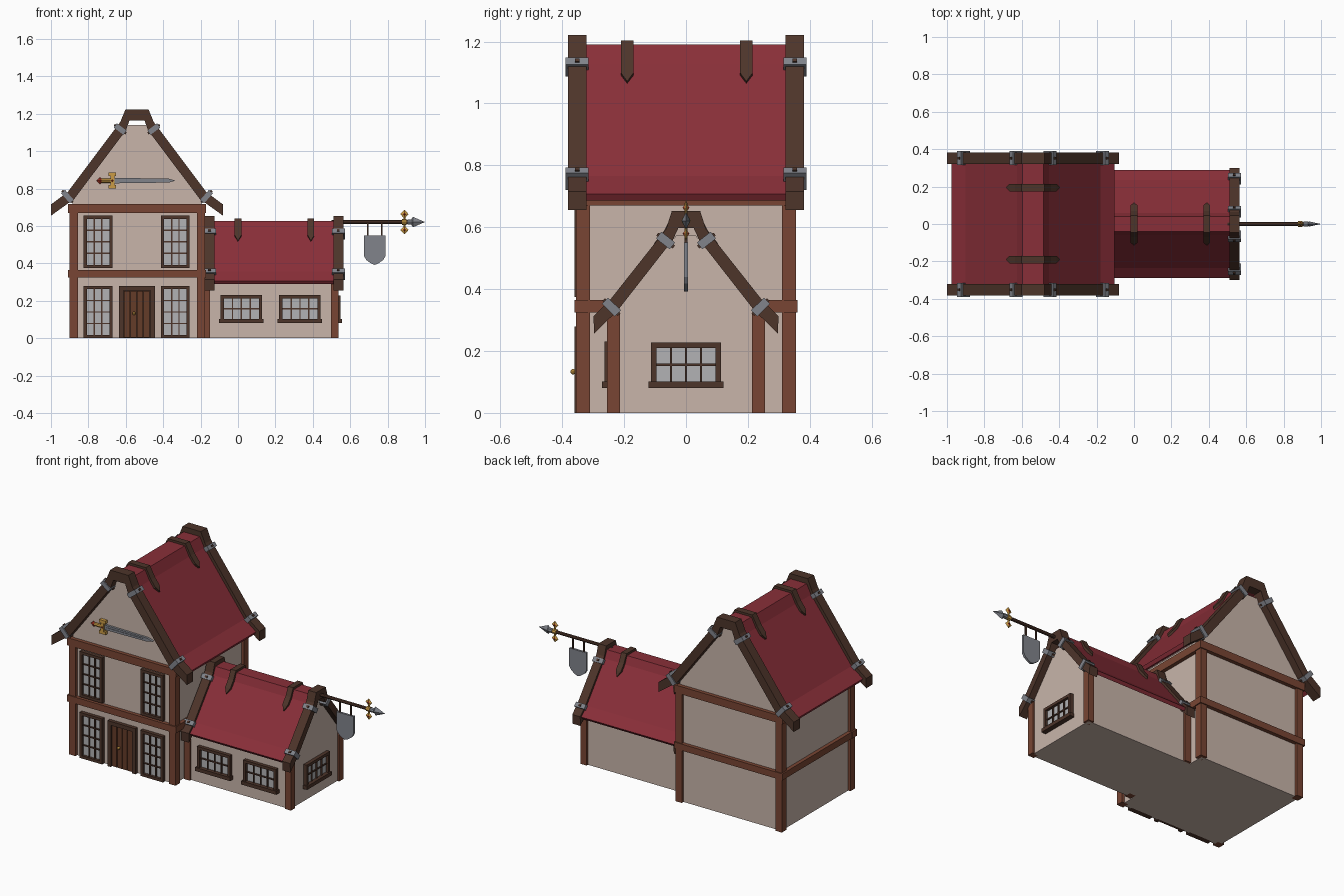
import bpy, bmesh, math
from mathutils import Matrix, Vector

if "Cube" in bpy.data.objects:
    bpy.data.objects.remove(bpy.data.objects["Cube"])


def material(name, r, g, b):
    m = bpy.data.materials.new(name)
    m.diffuse_color = (r, g, b, 1)
    m.use_nodes = True
    m.node_tree.nodes["Principled BSDF"].inputs["Base Color"].default_value = m.diffuse_color
    return m


PLASTER = material("plaster", .58, .46, .40)
ROOF = material("roof_red", .25, .028, .04)
TRIM = material("dark_wood", .075, .035, .023)
BEAM = material("beam_wood", .19, .06, .033)
DOOR = material("door_wood", .13, .045, .022)
GLASS = material("glass", .45, .45, .46)
METAL = material("iron", .22, .23, .26)
GOLD = material("gold", .6, .33, .06)
RED = material("gem_red", .45, .04, .02)


def finish(name, bm, mat):
    bmesh.ops.recalc_face_normals(bm, faces=bm.faces)
    me = bpy.data.meshes.new(name)
    bm.to_mesh(me)
    bm.free()
    me.materials.append(mat)
    ob = bpy.data.objects.new(name, me)
    bpy.context.collection.objects.link(ob)
    return ob


def boxes(name, items, mat, M=Matrix()):
    """items: (x0, x1, y0, y1, z0, z1) boxes joined in one object"""
    bm = bmesh.new()
    for x0, x1, y0, y1, z0, z1 in items:
        T = Matrix.Translation(((x0 + x1) / 2, (y0 + y1) / 2, (z0 + z1) / 2))
        S = Matrix.Diagonal((x1 - x0, y1 - y0, z1 - z0, 1))
        bmesh.ops.create_cube(bm, size=1, matrix=M @ T @ S)
    return finish(name, bm, mat)


def prism(name, pts, a0, a1, mat, place):
    """Extrude a (u, z) profile from a0 to a1; place maps (u, a, z) to the world"""
    bm = bmesh.new()
    f = bm.faces.new([bm.verts.new(place(u, a0, z)) for u, z in pts])
    ext = bmesh.ops.extrude_face_region(bm, geom=[f])
    shift = Vector(place(0, a1, 0)) - Vector(place(0, a0, 0))
    bmesh.ops.translate(bm, vec=shift, verts=[v for v in ext["geom"] if isinstance(v, bmesh.types.BMVert)])
    return finish(name, bm, mat)


def mirrored(half):
    return [(-u, z) for u, z in reversed(half)] + half


def shell(outer, inner):
    return mirrored(outer) + mirrored(inner)[::-1]


def gem(name, c, rx, ry, rz, mat, back=1):
    """Octahedron; back scales the -x half"""
    bm = bmesh.new()
    x, y, z = c
    tips = [bm.verts.new((x + rx, y, z)), bm.verts.new((x - rx * back, y, z))]
    ring = [bm.verts.new(p) for p in ((x, y + ry, z), (x, y, z + rz), (x, y - ry, z), (x, y, z - rz))]
    for t in tips:
        for i in range(4):
            bm.faces.new((t, ring[i], ring[(i + 1) % 4]))
    return finish(name, bm, mat)


def rod(name, p, q, r, mat, n=8):
    p, q = Vector(p), Vector(q)
    bm = bmesh.new()
    M = Matrix.Translation((p + q) / 2) @ (q - p).to_track_quat('Z', 'Y').to_matrix().to_4x4()
    bmesh.ops.create_cone(bm, cap_ends=True, segments=n, radius1=r, radius2=r, depth=(q - p).length, matrix=M)
    return finish(name, bm, mat)


CX = -0.54
def house(u, a, z): return (CX + u, a, z)
def annex(u, a, z): return (a, u, z)


def gable_trim(name, pts, a0, a1, place, clamps, out):
    """Rake boards with iron clamps and bolts; clamps: (u, z, slope angle, width)"""
    prism(name, pts, a0, a1, TRIM, place)
    for s in (-1, 1):
        for k, (u, z, ang, w) in enumerate(clamps):
            c, n = math.cos(ang), math.sin(ang)
            def rect(l, h):
                return [(s * (u + i * l * c + j * h * n), z - i * l * n + j * h * c)
                        for i, j in ((-1, -1), (1, -1), (1, 1), (-1, 1))]
            prism(f"{name}_clamp_{k}", rect(.014, w / 2), a0 - .007, a1 + .007, METAL, place)
            mid = (a0 + a1) / 2
            prism(f"{name}_bolt_{k}", rect(.006, w / 2 + .006), mid - .007, mid + .007, TRIM, place)


def strap(name, half, a, w, place):
    """Pointed strap folded over the ridge"""
    bm = bmesh.new()
    pts = mirrored(half)
    rows = [[bm.verts.new(place(u, a - w / 2, z)), bm.verts.new(place(u, a + w / 2, z))] for u, z in pts[1:-1]]
    for r, q in zip(rows, rows[1:]):
        bm.faces.new((r[0], r[1], q[1], q[0]))
    for r, (u, z) in ((rows[0], pts[0]), (rows[-1], pts[-1])):
        bm.faces.new((r[0], r[1], bm.verts.new(place(u, a, z))))
    m = finish(name, bm, TRIM).modifiers.new("thickness", 'SOLIDIFY')
    m.thickness, m.offset = .02, 0


def window(name, u0, u1, z0, z1, cols, rows, M, sill=False):
    """Window on the plane y = 0 of M, facing -y"""
    f, b = .017, .007
    bars = [(u0, u0 + f, -.022, .01, z0, z1), (u1 - f, u1, -.022, .01, z0, z1),
            (u0 + f, u1 - f, -.022, .01, z0, z0 + f), (u0 + f, u1 - f, -.022, .01, z1 - f, z1)]
    for i in range(1, cols):
        x = u0 + f + (u1 - u0 - 2 * f) * i / cols
        bars.append((x - b / 2, x + b / 2, -.014, .01, z0 + f, z1 - f))
    for i in range(1, rows):
        z = z0 + f + (z1 - z0 - 2 * f) * i / rows
        bars.append((u0 + f, u1 - f, -.013, .01, z - b / 2, z + b / 2))
    if sill:
        bars.append((u0 - .008, u1 + .008, -.03, .01, z0 - .004, z0 + .018))
    boxes(name + "_frame", bars, TRIM, M)
    boxes(name + "_glass", [(u0 + .005, u1 - .005, -.006, .01, z0 + .005, z1 - .005)], GLASS, M)


# Main house: walls, corner posts, beam rings
prism("house_walls", mirrored([(.05, 1.14), (.345, .745), (.345, 0)]), -.338, .338, PLASTER, house)
for i, x in enumerate((-.90, -.22)):
    for j, y in enumerate((-.355, .311)):
        boxes(f"house_post_{i}{j}", [(x, x + .044, y, y + .044, 0, .70)], BEAM)
for name, z0, z1 in (("lower_beams", .325, .365), ("upper_beams", .67, .717)):
    boxes(name, [(CX - .37, CX + .37, -.361, -.316, z0, z1), (CX - .37, CX + .37, .316, .361, z0, z1),
                 (CX - .368, CX - .325, -.316, .316, z0, z1), (CX + .325, CX + .368, -.316, .316, z0, z1)], BEAM)

# Main roof
prism("house_roof", shell([(.055, 1.19), (.085, 1.13), (.36, .765), (.437, .707)],
                          [(.045, 1.165), (.065, 1.12), (.345, .75), (.425, .687)]), -.33, .33, ROOF, house)
trim = shell([(.062, 1.222), (.09, 1.155), (.37, .782), (.46, .715)],
             [(.04, 1.165), (.06, 1.11), (.335, .745), (.46, .655)])
for name, a0, a1, out in (("house_front_trim", -.382, -.322, -1), ("house_back_trim", .322, .382, 1)):
    gable_trim(name, trim, a0, a1, house, [(.09, 1.118, .93, .066), (.372, .757, .72, .072)], out)
for y in (-.19, .195):
    strap("house_ridge_strap", [(.055, 1.195), (.087, 1.134), (.118, 1.093), (.136, 1.066)], y, .04, house)

# Annex: walls, posts, roof
prism("annex_walls", mirrored([(.03, .575), (.242, .325), (.242, 0)]), -.2, .525, PLASTER, annex)
for i, x in enumerate((-.19, .497)):
    for j, y in enumerate((-.255, .214)):
        boxes(f"annex_post_{i}{j}", [(x, x + .041, y, y + .041, 0, .325)], BEAM)
prism("annex_roof", shell([(.04, .627), (.06, .58), (.235, .357), (.288, .307)],
                          [(.03, .605), (.045, .57), (.222, .343), (.275, .29)]), -.15, .53, ROOF, annex)
trim = shell([(.046, .652), (.064, .595), (.248, .362), (.299, .313)],
             [(.025, .597), (.042, .56), (.22, .332), (.297, .256)])
for name, a0, a1, out in (("annex_inner_trim", -.18, -.125, -1), ("annex_outer_trim", .51, .564, 1)):
    gable_trim(name, trim, a0, a1, annex, [(.066, .557, .9, .056), (.241, .342, .8, .058)], out)
for x in (0, .39):
    strap("annex_ridge_strap", [(.04, .632), (.061, .585), (.092, .546), (.108, .515)], x, .035, annex)

# Windows
front = Matrix.Translation((0, -.338, 0))
for u in (-.825, -.412):
    window("lower_window", u, u + .154, 0, .28, 3, 4, front)
    window("upper_window", u, u + .154, .375, .655, 3, 4, front)
for u in (-.093, .22):
    window("annex_front_window", u, u + .222, .084, .23, 4, 2, Matrix.Translation((0, -.242, 0)), True)
window("annex_side_window", -.113, .113, .084, .227, 4, 2,
       Matrix.Translation((.525, 0, 0)) @ Matrix.Rotation(math.pi / 2, 4, 'Z'), True)

# Door with planks and knob
boxes("door_frame", [(-.635, -.613, -.36, -.33, 0, .28), (-.467, -.445, -.36, -.33, 0, .28),
                     (-.613, -.467, -.36, -.33, .256, .28)], TRIM)
boxes("door_back", [(-.613, -.467, -.342, -.33, 0, .256)], TRIM)
boxes("door_planks", [(-.609 + i * .035, -.578 + i * .035, -.352, -.335, .004, .252) for i in range(4)], DOOR)
rod("door_knob_stem", (-.556, -.34, .133), (-.556, -.362, .133), .004, GOLD)
bm = bmesh.new()
bmesh.ops.create_uvsphere(bm, u_segments=8, v_segments=6, radius=.009,
                          matrix=Matrix.Translation((-.556, -.365, .133)))
finish("door_knob", bm, GOLD)

# Sword on the front gable
prism("sword_blade", [(-.66, .828), (-.37, .832), (-.335, .842), (-.37, .853), (-.66, .857)],
      -.352, -.336, METAL, lambda u, a, z: (u, a, z))
boxes("sword_fuller", [(-.65, -.40, -.355, -.35, .84, .845)], METAL)
boxes("sword_guard", [(-.683, -.661, -.36, -.336, .818, .867), (-.693, -.651, -.358, -.336, .8, .818),
                      (-.693, -.651, -.358, -.336, .867, .885)], GOLD)
rod("sword_grip", (-.73, -.347, .842), (-.68, -.347, .842), .011, GOLD)
gem("sword_pommel", (-.738, -.347, .842), .019, .012, .018, RED)
gem("sword_guard_gem", (-.672, -.358, .842), .009, .006, .012, RED)

# Sign pole shaped as a spear, with hanging shield
rod("sign_pole", (.5, 0, .621), (.93, 0, .621), .01, TRIM)
rod("spear_collar", (.905, 0, .621), (.93, 0, .621), .014, METAL)
gem("spear_tip", (.935, 0, .621), .065, .014, .028, METAL, .25)
rod("spear_cross", (.89, 0, .565), (.89, 0, .678), .005, GOLD, 6)
rod("spear_ring", (.878, 0, .621), (.902, 0, .621), .015, GOLD)
for s in (-1, 1):
    gem("spear_cross_ornament", (.89, 0, .621 + s * .042), .022, .008, .024, GOLD)
    gem("spear_cross_gem", (.89, 0, .621 + s * .042), .015, .011, .016, RED)
boxes("sign_hangers", [(x - .004, x + .004, -.005, .005, .535, .62) for x in (.694, .768)], TRIM)
prism("sign_shield", [(u + .731, z) for u, z in mirrored([(.058, .55), (.058, .44), (.045, .418), (.02, .4), (.0001, .392)])],
      -.007, .007, METAL, lambda u, a, z: (u, a, z))
